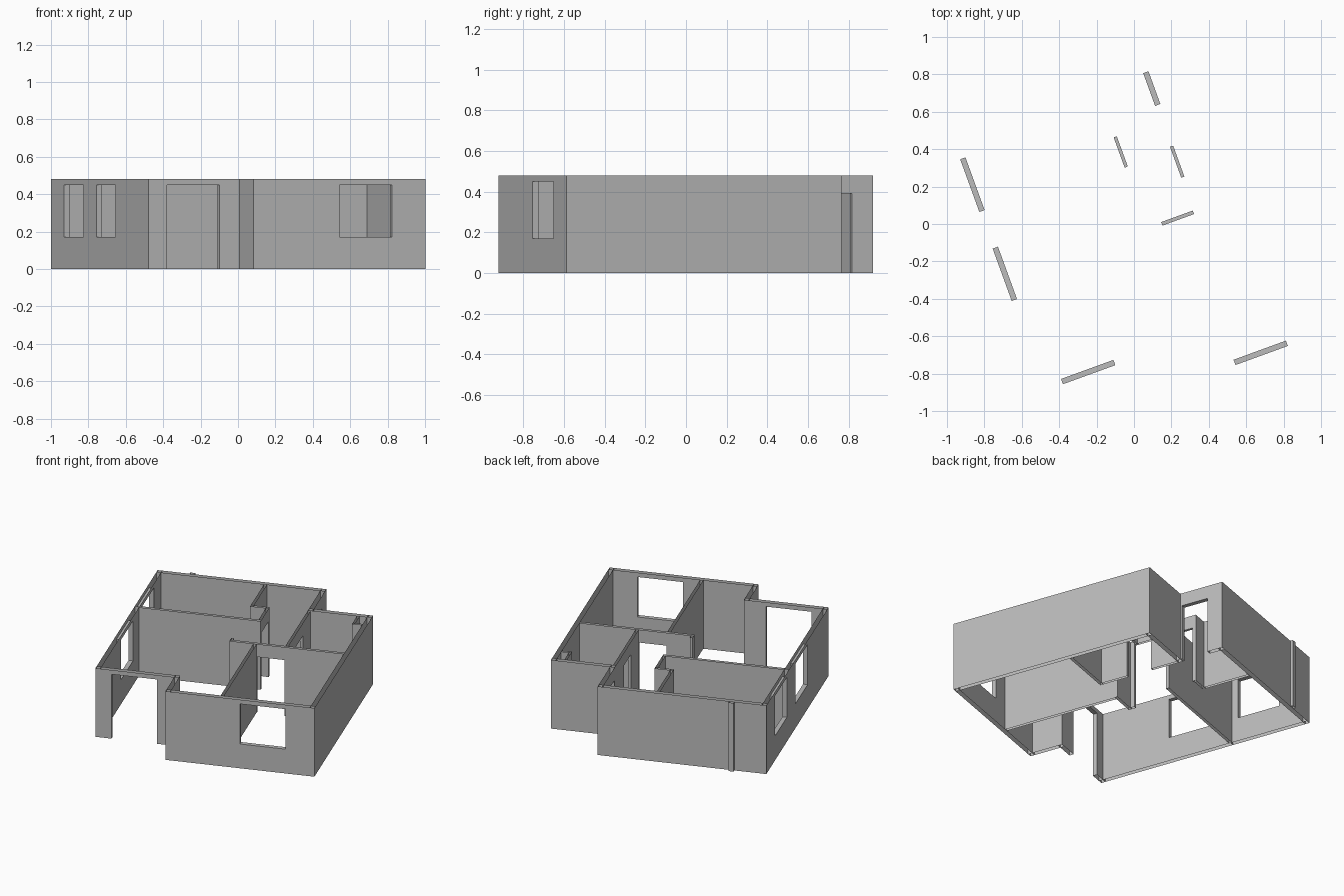
import bpy
import bmesh
from math import radians
from mathutils import Matrix, Vector

cube = bpy.data.objects.get("Cube")
if cube:
    bpy.data.objects.remove(cube)

HEIGHT = 0.48
DOOR = (0, 0.39)
ENTRANCE = (0, 0.45)
WINDOW = (0.17, 0.45)
TURN = Matrix.Rotation(radians(20), 4, "Z")

plaster = bpy.data.materials.new("grey plaster")
plaster.use_nodes = True
GREY = (0.5, 0.5, 0.5, 1)
plaster.diffuse_color = GREY
plaster.node_tree.nodes["Principled BSDF"].inputs["Base Color"].default_value = GREY


def wall(name, axis, run, sides, gap=None, span=None):
    """Hollow wall, open above and below, along plan axis 0 or 1, with an optional opening."""
    bm = bmesh.new()

    def quad(points, facing):
        def place(p):
            return Vector(p) if axis == 0 else Vector((p[1], p[0], p[2]))
        face = bm.faces.new([bm.verts.new(place(p)) for p in points])
        face.normal_update()
        if face.normal.dot(place(facing)) < 0:
            face.normal_flip()

    def across(a, low, high, way):
        quad([(a, sides[0], low), (a, sides[1], low),
              (a, sides[1], high), (a, sides[0], high)], (way, 0, 0))

    def level(z, way):
        quad([(gap[0], sides[0], z), (gap[1], sides[0], z),
              (gap[1], sides[1], z), (gap[0], sides[1], z)], (0, 0, way))

    panels = [(run[0], run[1], 0, HEIGHT)]
    if gap:
        panels = [(run[0], gap[0], 0, HEIGHT), (gap[1], run[1], 0, HEIGHT),
                  (gap[0], gap[1], span[1], HEIGHT)]
        across(gap[0], *span, 1)
        across(gap[1], *span, -1)
        level(span[1], -1)
        if span[0] > 0:
            panels.append((gap[0], gap[1], 0, span[0]))
            level(span[0], 1)
    for t, way in zip(sides, (-1, 1)):
        for a, b, low, high in panels:
            if b - a > 0.001:
                quad([(a, t, low), (b, t, low), (b, t, high), (a, t, high)], (0, way, 0))
    across(run[0], 0, HEIGHT, -1)
    across(run[1], 0, HEIGHT, 1)

    bmesh.ops.remove_doubles(bm, verts=bm.verts, dist=0.0001)
    bm.transform(TURN)
    mesh = bpy.data.meshes.new(name)
    bm.to_mesh(mesh)
    bm.free()
    mesh.materials.append(plaster)
    bpy.context.collection.objects.link(bpy.data.objects.new(name, mesh))


# Plan lines of the outer shell
LEFT, RIGHT = (-0.755, -0.725), (0.711, 0.741)
FRONT, ENTRY = (-0.894, -0.864), (-0.675, -0.645)
BACK, SIDE_BACK = (0.819, 0.849), (0.513, 0.543)
NOTCH, STEP = (-0.237, -0.207), (0.322, 0.352)

# Outer walls
wall("front_wall", 0, (NOTCH[0], RIGHT[1]), FRONT, (0.252, 0.55), WINDOW)
wall("entrance_wall", 0, (LEFT[0], NOTCH[1]), ENTRY, (-0.65, -0.352), ENTRANCE)
wall("entrance_return_wall", 1, (FRONT[0], ENTRY[1]), NOTCH)
wall("right_wall", 1, (FRONT[0], SIDE_BACK[1]), RIGHT)
wall("side_back_wall", 0, (STEP[0], RIGHT[1]), SIDE_BACK)
wall("back_wall", 0, (LEFT[0], STEP[1]), BACK)
wall("back_door_wall", 1, (SIDE_BACK[0], BACK[1]), STEP, (0.555, 0.741), DOOR)

# The long window wall is split where the partition meets it
wall("window_wall_front", 1, (ENTRY[0], 0.29), LEFT, (-0.163, 0.135), WINDOW)
wall("window_wall_back", 1, (0.29, BACK[1]), LEFT, (0.343, 0.643), WINDOW)

# Partitions of the front room and side room
wall("front_room_partition", 1, (FRONT[1], -0.06), (0.118, 0.138))
wall("middle_partition", 0, (-0.04, RIGHT[0]), (-0.06, -0.04), (0.14, 0.32), DOOR)
wall("middle_partition_return", 1, (-0.04, -0.01), (-0.04, -0.022))
wall("side_room_partition", 1, (-0.04, SIDE_BACK[0]), (0.322, 0.34), (0.146, 0.322), DOOR)

# Partitions of the back rooms
wall("back_room_partition", 0, (LEFT[1], 0.074), (0.278, 0.298))
wall("back_room_door_wall", 1, (0.298, 0.495), (0.056, 0.074), (0.3, 0.472), DOOR)
wall("back_room_jog", 0, (-0.048, 0.074), (0.477, 0.495))
wall("back_room_divider", 1, (0.477, BACK[0]), (-0.048, -0.03))

# Service shaft and outside pier
wall("shaft_front", 0, (0.645, RIGHT[0]), (0.39, 0.405))
wall("shaft_side", 1, (0.39, SIDE_BACK[0]), (0.645, 0.66))
wall("outside_pier", 0, (-0.545, -0.512), (0.849, 0.868))
